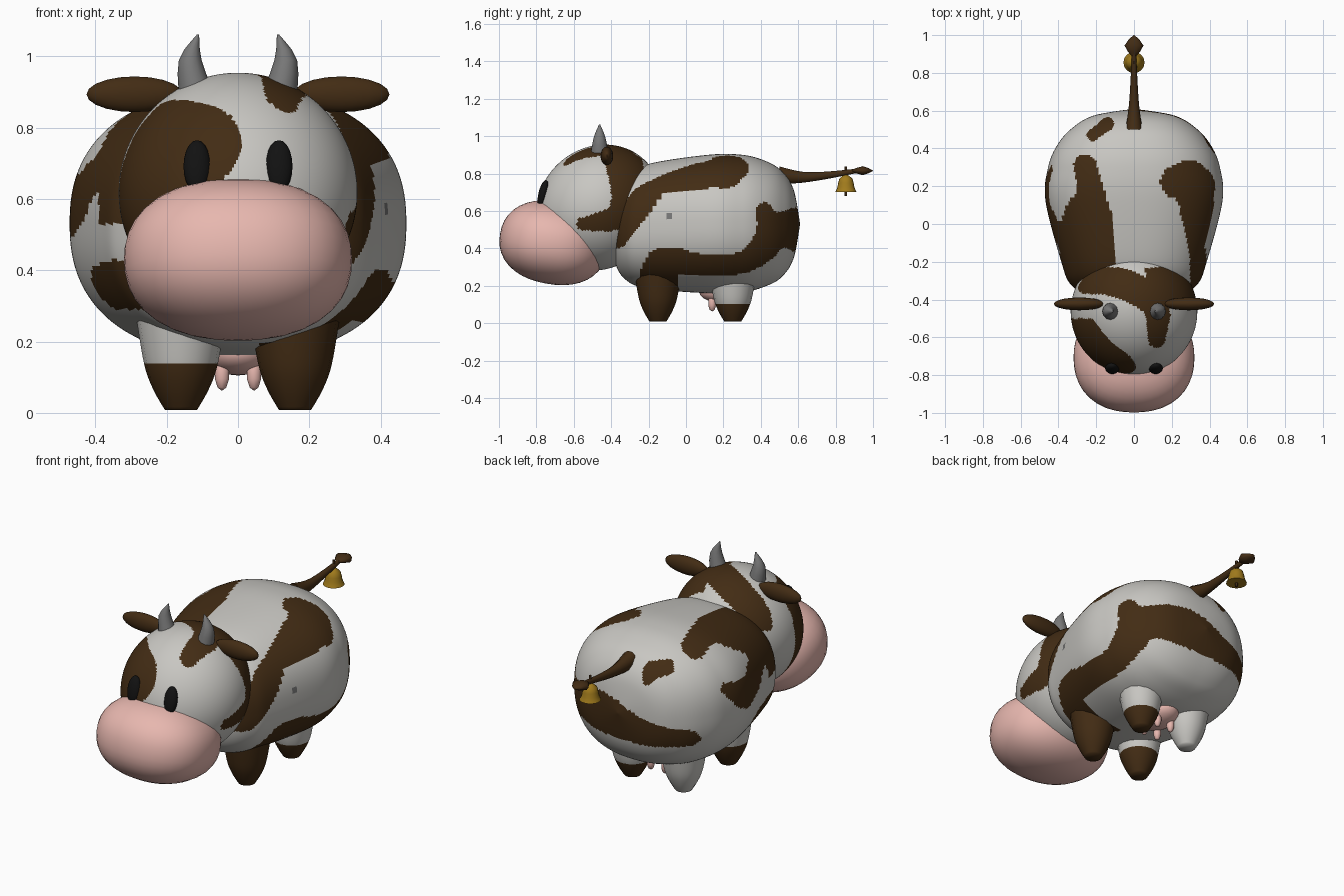
import bpy, bmesh, math
from mathutils import Vector, Matrix

if "Cube" in bpy.data.objects:
    bpy.data.objects.remove(bpy.data.objects["Cube"])


def material(name, rgb):
    m = bpy.data.materials.new(name)
    m.diffuse_color = (*rgb, 1)
    m.use_nodes = True
    m.node_tree.nodes["Principled BSDF"].inputs["Base Color"].default_value = m.diffuse_color
    return m


WHITE = material("hide_white", (0.58, 0.57, 0.54))
BROWN = material("hide_brown", (0.055, 0.025, 0.007))
PINK = material("skin_pink", (0.86, 0.51, 0.46))
GREY = material("horn_grey", (0.19, 0.19, 0.19))
BLACK = material("eye_black", (0.006, 0.006, 0.006))
GOLD = material("bell_gold", (0.36, 0.2, 0.012))


def finish(name, bm, mats, rule=None):
    """Make an object; rule(face centre) returns the material slot."""
    bmesh.ops.recalc_face_normals(bm, faces=bm.faces)
    for f in bm.faces:
        f.smooth = True
        if rule:
            f.material_index = rule(f.calc_center_median())
    me = bpy.data.meshes.new(name)
    bm.to_mesh(me)
    bm.free()
    for m in mats:
        me.materials.append(m)
    me.set_sharp_from_angle(angle=math.radians(60))
    ob = bpy.data.objects.new(name, me)
    bpy.context.collection.objects.link(ob)
    return ob


def ball(name, centre, radii, mats, tilt=0, power=2.0, seg=20, rule=None):
    """Ellipsoid, squarer when power is above 2, tilted about x (degrees)."""
    bm = bmesh.new()
    bmesh.ops.create_uvsphere(bm, u_segments=seg, v_segments=seg // 2, radius=1)
    for v in bm.verts:
        v.co /= sum(abs(c) ** power for c in v.co) ** (1 / power)
    mat = (Matrix.Translation(centre) @ Matrix.Rotation(math.radians(tilt), 4, 'X')
           @ Matrix.Diagonal((*radii, 1)))
    bmesh.ops.transform(bm, matrix=mat, verts=bm.verts)
    return finish(name, bm, mats, rule)


def loft(name, rings, mats, axis='Z', seg=14, power=2.0, rule=None):
    """Skin rings (x, y, z, half width, half height) square to an axis."""
    bm = bmesh.new()
    rows = []
    for x, y, z, a, b in rings:
        row = []
        for i in range(seg):
            t = 2 * math.pi * i / seg
            c, s = math.cos(t), math.sin(t)
            k = (abs(c) ** power + abs(s) ** power) ** (-1 / power)
            off = (a * c * k, b * s * k, 0) if axis == 'Z' else (a * c * k, 0, b * s * k)
            row.append(bm.verts.new(Vector((x, y, z)) + Vector(off)))
        rows.append(row)
    for p, q in zip(rows, rows[1:]):
        for i in range(seg):
            j = (i + 1) % seg
            bm.faces.new((p[i], p[j], q[j], q[i]))
    bm.faces.new(rows[0])
    bm.faces.new(rows[-1])
    return finish(name, bm, mats, rule)


def smooth_path(pts, steps):
    """Catmull-Rom interpolation of tuples."""
    out = []
    for i in range(len(pts) - 1):
        quad = [pts[min(max(i + k, 0), len(pts) - 1)] for k in (-1, 0, 1, 2)]
        for t in (k / steps for k in range(steps)):
            out.append(tuple(b + 0.5 * t * (c - a + t * (2 * a - 5 * b + 4 * c - d
                                                         + t * (3 * b - a - 3 * c + d)))
                             for a, b, c, d in zip(*quad)))
    return out + [pts[-1]]


def spot(view, where, stroke, slot=1):
    """Coat patch: a brush stroke of (u, v, radius) seen along an axis."""
    i, j = {'x': (1, 2), 'y': (0, 2), 'z': (0, 1)}[view]
    stroke = smooth_path(stroke, 3)

    def slot_at(p):
        if where(p):
            for (u, v, r), (u2, v2, r2) in zip(stroke, stroke[1:] + stroke[-1:]):
                du, dv, eu, ev = u2 - u, v2 - v, p[i] - u, p[j] - v
                t = min(max((du * eu + dv * ev) / (du * du + dv * dv + 1e-9), 0), 1)
                if math.hypot(eu - t * du, ev - t * dv) < r + t * (r2 - r):
                    return slot
        return 0
    return slot_at


def paint(*spots):
    return lambda p: next((s for s in (f(p) for f in spots) if s), 0)


def right(p): return p.x > 0.06
def left(p): return p.x < -0.06
def upper(p): return p.z > 0.53
def rear(p): return p.y > 0.42
def face(p): return p.y < -0.5
def crown(p): return p.z > 0.72


# Body with coat patches
back_right = spot('z', upper, [(.23, .22, .09), (.32, .2, .11), (.33, -.12, .045)])
neck_right = spot('x', right, [(-.37, .46, .06), (-.23, .66, .07), (-.1, .76, .03)])
flank = spot('x', right, [(-.14, .12, .11), (-.13, .32, .085), (.1, .31, .055), (.32, .33, .06),
                          (.45, .46, .08), (.42, .6, .045)])
flank_rear = spot('x', right, [(.45, .46, .08), (.62, .51, .075)])
rump = spot('y', rear, [(.4, .5, .08), (.12, .5, .12), (-.12, .45, .08), (-.34, .43, .05)])
back_left = spot('z', upper, [(-.26, .31, .06), (-.23, .16, .075), (-.25, -.03, .145), (-.23, -.33, .14)])
side_left = spot('x', left, [(.28, .66, .03), (.1, .58, .09), (-.1, .7, .08)])
chest_left = spot('x', left, [(-.3, .36, .07), (-.08, .35, .06)])
small_spot = spot('z', upper, [(-.22, .47, .03), (-.14, .53, .035)])
grey_dot = spot('x', right, [(-.08, .57, .02)], 2)
# stations: y, half width, middle height, half height
stations = [(-.39, .001, .52, .001), (-.38, .23, .51, .18), (-.32, .335, .505, .275), (-.2, .385, .518, .333),
            (.12, .468, .53, .37), (.3, .455, .532, .368), (.42, .405, .532, .337),
            (.51, .325, .53, .285), (.575, .21, .53, .185), (.61, .001, .53, .001)]
loft("body", [(0, y, z, w, h) for y, w, z, h in smooth_path(stations, 12)], [WHITE, BROWN, GREY],
     axis='Y', seg=200, power=2.35,
     rule=paint(back_right, neck_right, flank, flank_rear, rump, back_left, side_left, chest_left,
                small_spot, grey_dot))

# Head with coat patches, muzzle
eye_patch = spot('y', face, [(-.1, .755, .11), (-.19, .72, .145), (-.2, .5, .18)])
crown_patch = spot('z', crown, [(-.25, -.31, .06), (-.08, -.31, .08), (.11, -.42, .075), (.12, -.61, .045)])
ear_patch = spot('z', crown, [(.1, -.38, .05), (.28, -.33, .08)])
cheek = spot('x', right, [(-.33, .85, .1), (-.31, .7, .09), (-.36, .57, .07), (-.55, .53, .035)])
ball("head", (0, -.465, .618), (.335, .352, .32), [WHITE, BROWN], tilt=45, seg=190,
     rule=paint(eye_patch, crown_patch, ear_patch, cheek))
ball("muzzle", (0, -.708, .43), (.32, .29, .222), [PINK], tilt=-10, power=2.25, seg=40)

# Legs: coloured brown below a line (front right fully, rear left not at all)
leg_shape = [(.008, .045), (.06, .075), (.12, .099), (.2, .115), (.3, .13)]
for name, x, y, line in (("front_right_leg", .16, -.15, 1), ("front_left_leg", -.16, -.15, .145),
                         ("rear_right_leg", .16, .25, .1), ("rear_left_leg", -.16, .25, 0)):
    loft(name, [(x, y, z, r, r) for z, r in smooth_path(leg_shape, 4)], [WHITE, BROWN], seg=16,
         rule=lambda p, line=line: int(p.z < line))

# Udder and teats
ball("udder", (0, .2, .17), (.1, .13, .065), [PINK])
for x in (-.045, .045):
    for y in (.14, .25):
        ball("teat", (x, y, .11), (.022, .022, .048), [PINK], seg=10)

# Eyes, ears and horns on both sides
horn = [(.113, .88, .052), (.134, .99, .032), (.112, 1.062, .003)]
for side, s in (("left", -1), ("right", 1)):
    ball(side + "_eye", (s * .115, -.764, .692), (.038, .025, .075), [BLACK], tilt=-13)
    ball(side + "_ear", (s * .29, -.423, .894), (.135, .034, .05), [BROWN])
    loft(side + "_horn", [(s * x, -.462, z, r, r) for x, z, r in smooth_path(horn, 3)], [GREY], seg=12)

# Tail and tuft
tail = [(.5, .79, .05), (.62, .78, .031), (.75, .79, .021), (.92, .815, .012)]
loft("tail", [(0, y, z, r * .9, r) for y, z, r in smooth_path(tail, 3)], [BROWN], axis='Y', seg=10)
tuft = [(.885, .008), (.945, .05), (1, .002)]
loft("tail_tuft", [(0, y, .815, r, r * .5) for y, r in smooth_path(tuft, 2)], [BROWN], axis='Y', seg=10)

# Bell hanging from the tail
bell = [(.702, .056), (.728, .045), (.772, .035), (.795, .004)]
loft("bell", [(0, .855, z, r, r) for z, r in smooth_path(bell, 2)], [GOLD], seg=16)
for name, low, high in (("bell_clapper", .68, .72), ("bell_strap", .785, .838)):
    loft(name, [(0, .855, z, .007, .007) for z in (low, high)], [BROWN], seg=8)
